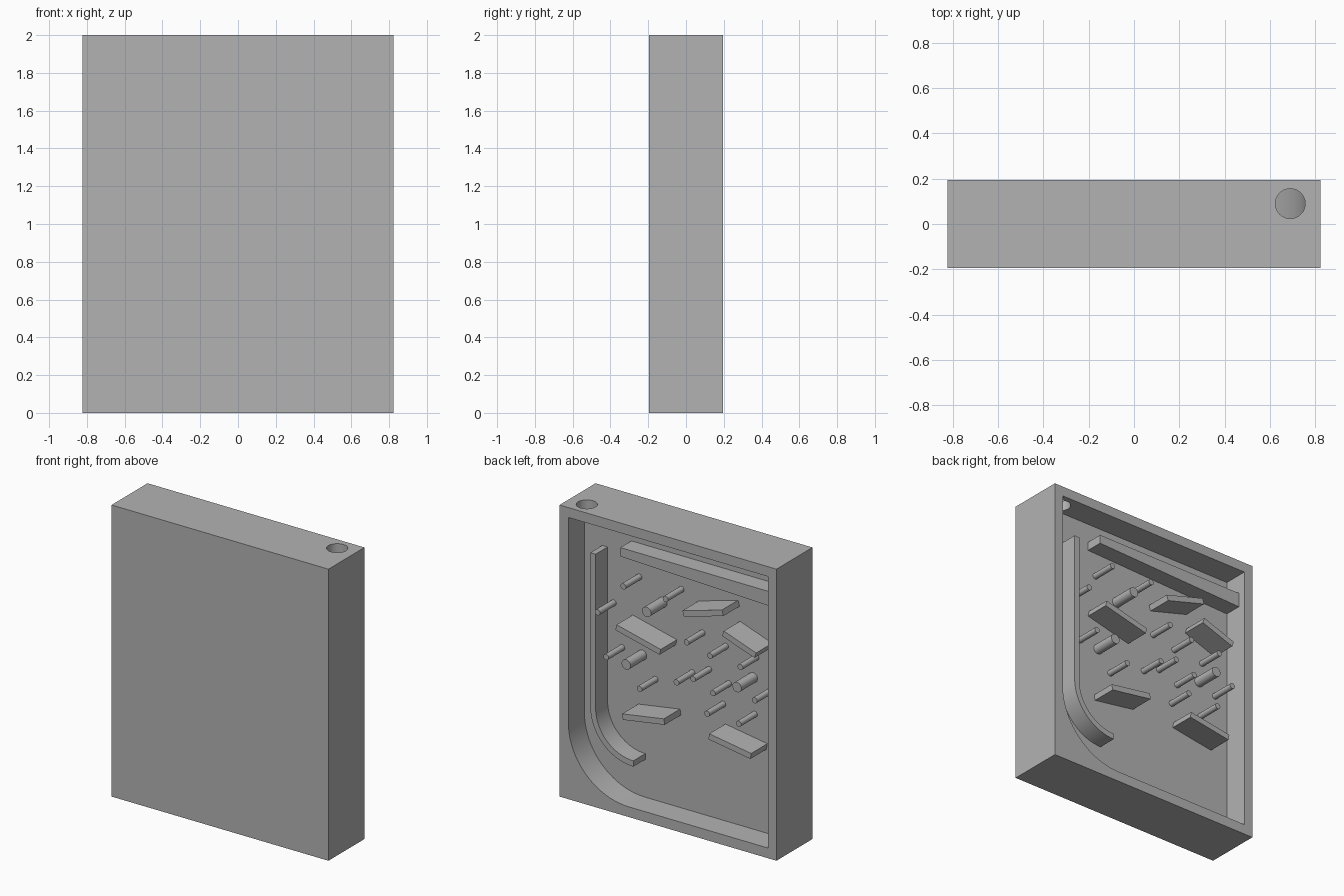
import bpy
import bmesh
import math
from mathutils import Matrix

cube = bpy.data.objects.get("Cube")
if cube:
    bpy.data.objects.remove(cube, do_unlink=True)

grey = bpy.data.materials.new("plain grey")
grey.use_nodes = True
COLOUR = (0.45, 0.45, 0.45, 1)
grey.diffuse_color = COLOUR
grey.node_tree.nodes["Principled BSDF"].inputs["Base Color"].default_value = COLOUR

W, D = 0.823, 0.195          # half width and half depth of the case
IN_X, LOW, HIGH = 0.757, 0.07, 1.932
FLOOR = 0.02                 # y of the playfield surface
SINK = FLOOR - 0.01          # parts are rooted slightly inside the panel


def add(name, bm):
    bmesh.ops.recalc_face_normals(bm, faces=bm.faces)
    mesh = bpy.data.meshes.new(name)
    bm.to_mesh(mesh)
    bm.free()
    mesh.materials.append(grey)
    obj = bpy.data.objects.new(name, mesh)
    bpy.context.collection.objects.link(obj)
    return obj


def smooth(obj):
    bpy.ops.object.select_all(action="DESELECT")
    obj.select_set(True)
    bpy.context.view_layer.objects.active = obj
    bpy.ops.object.shade_smooth_by_angle(angle=math.radians(30))


def prism(name, outline, y0, y1):
    """Extrude an (x, z) outline from y0 to y1."""
    bm = bmesh.new()
    face = bm.faces.new([bm.verts.new((x, y0, z)) for x, z in outline])
    moved = bmesh.ops.extrude_face_region(bm, geom=[face])["geom"]
    verts = [v for v in moved if isinstance(v, bmesh.types.BMVert)]
    bmesh.ops.translate(bm, verts=verts, vec=(0, y1 - y0, 0))
    return add(name, bm)


def rod(name, x, y, z, radius, length, axis):
    bm = bmesh.new()
    turn = Matrix.Rotation(math.pi / 2, 4, "X") if axis == "Y" else Matrix()
    bmesh.ops.create_cone(bm, cap_ends=True, segments=32, radius1=radius,
                          radius2=radius, depth=length,
                          matrix=Matrix.Translation((x, y, z)) @ turn)
    return add(name, bm)


def arc(cx, cz, r, steps=20):
    """Quarter turn from pointing +x to pointing down."""
    return [(cx + r * math.cos(a), cz - r * math.sin(a))
            for a in (math.pi / 2 * i / steps for i in range(steps + 1))]


# Case: solid block with a round-cornered cavity and a ball hole in the top
case = prism("case", [(-W, 0), (W, 0), (W, 2), (-W, 2)], -D, D)
R = 0.46
cavity = prism("cavity_cutter",
               [(-IN_X, HIGH), (IN_X, HIGH)] + arc(IN_X - R, LOW + R, R) + [(-IN_X, LOW)],
               FLOOR, D + 0.1)
hole = rod("hole_cutter", 0.69, 0.09, 1.98, 0.066, 0.2, "Z")
for cutter in (cavity, hole):
    cutter.hide_render = True
    mod = case.modifiers.new("cut", "BOOLEAN")
    mod.object = cutter
    mod.solver = "EXACT"
graph = bpy.context.evaluated_depsgraph_get()
carved = bpy.data.meshes.new_from_object(case.evaluated_get(graph))
case.modifiers.clear()
case.data = carved
for cutter in (cavity, hole):
    bpy.data.objects.remove(cutter, do_unlink=True)
smooth(case)

# Launch lane rail, straight then curving in at the bottom
CX, CZ, R_OUT, R_IN = 0.295, 0.655, 0.326, 0.286
rail = prism("lane_rail",
             [(CX + R_OUT, 1.71)] + arc(CX, CZ, R_OUT)
             + arc(CX, CZ, R_IN)[::-1] + [(CX + R_IN, 1.71)], SINK, 0.15)
smooth(rail)

# Tapered bar under the top wall
prism("top_bar", [(0.4, 1.8), (0.4, 1.74), (-0.76, 1.7), (-0.76, 1.8)], SINK, 0.14)

# Tilted deflector plates, given by the ends of their centre lines
PLATES = [
    (0.395, 1.275, 0.06, 1.195),
    (-0.115, 1.505, -0.415, 1.59),
    (-0.417, 1.45, -0.662, 1.365),
    (0.345, 0.675, 0.028, 0.725),
    (-0.31, 0.715, -0.628, 0.665),
]
for i, (x0, z0, x1, z1) in enumerate(PLATES, 1):
    length = math.hypot(x1 - x0, z1 - z0)
    nx, nz = (z0 - z1) / length * 0.02, (x1 - x0) / length * 0.02
    prism(f"deflector_{i}", [(x0 + nx, z0 + nz), (x1 + nx, z1 + nz),
                             (x1 - nx, z1 - nz), (x0 - nx, z0 - nz)], SINK, D)

# Pins: thin pegs and thicker posts standing on the playfield
PEGS = [(0.34, 1.57), (0.535, 1.34), (0.02, 1.57), (-0.14, 1.315), (0.47, 1.05),
        (0.217, 0.9), (-0.063, 1.02), (-0.19, 1.077), (-0.317, 1.27), (-0.34, 1.02),
        (-0.296, 0.867), (-0.548, 1.255), (-0.536, 0.862), (-0.657, 1.055)]
POSTS = [(0.163, 1.443), (0.318, 1.04), (-0.523, 1.11)]
for kind, places, radius in (("peg", PEGS, 0.02), ("post", POSTS, 0.034)):
    for i, (x, z) in enumerate(places, 1):
        smooth(rod(f"{kind}_{i}", x, (SINK + D) / 2, z, radius, D - SINK, "Y"))
